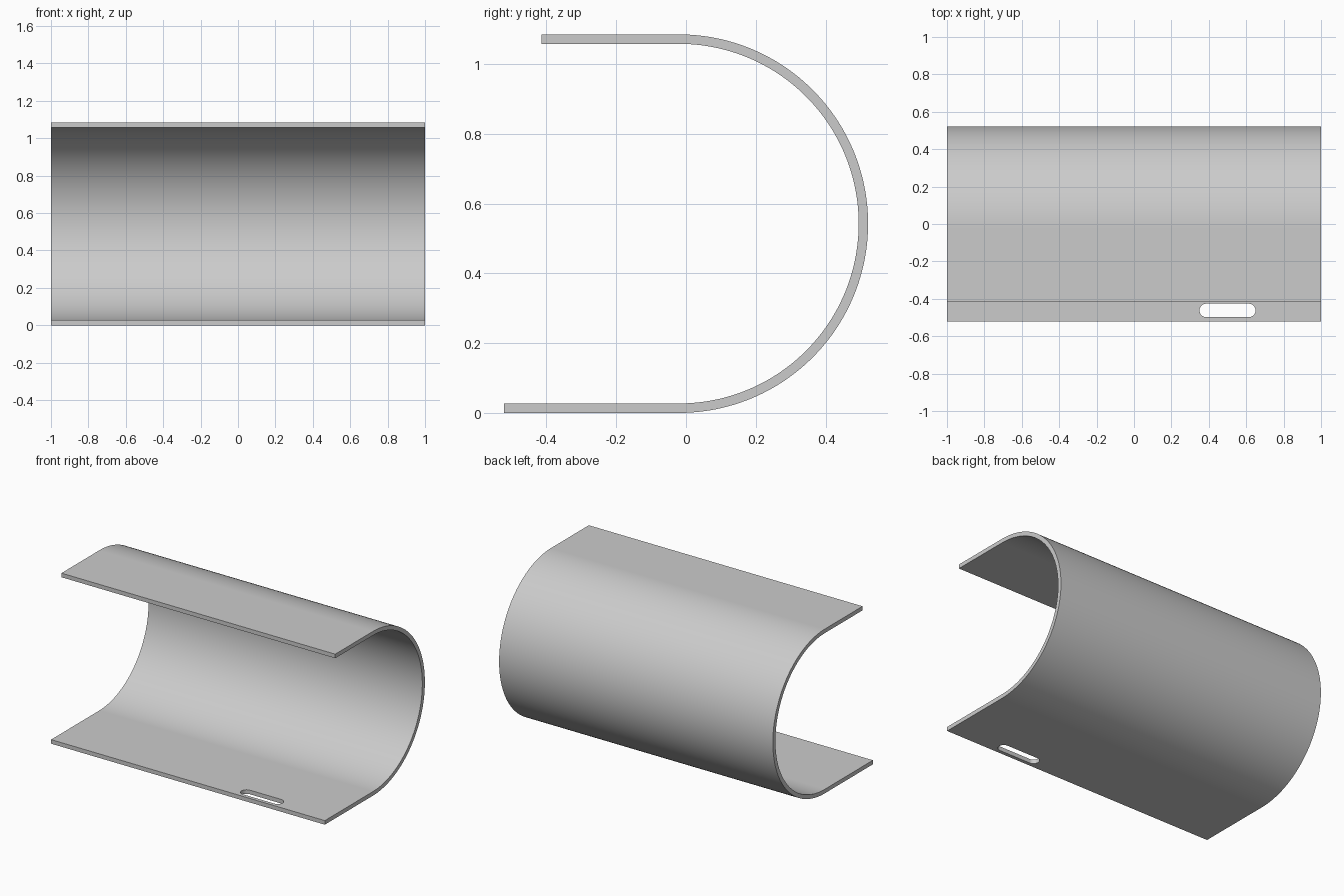
import bpy, bmesh, math

default_cube = bpy.data.objects.get("Cube")
if default_cube:
    bpy.data.objects.remove(default_cube, do_unlink=True)

HALF_LENGTH = 1.0
HEIGHT = 1.085
THICK = 0.027
BACK = 0.522           # rearmost point of the bend
TOP_LIP, BOTTOM_LIP = -0.414, -0.522
SEGMENTS = 96

grey = bpy.data.materials.new("plain grey")
grey.use_nodes = True
colour = (0.6, 0.6, 0.6, 1)
grey.diffuse_color = colour
grey.node_tree.nodes["Principled BSDF"].inputs["Base Color"].default_value = colour


def make_object(name, bm):
    bmesh.ops.recalc_face_normals(bm, faces=bm.faces)
    mesh = bpy.data.meshes.new(name)
    bm.to_mesh(mesh)
    bm.free()
    mesh.materials.append(grey)
    obj = bpy.data.objects.new(name, mesh)
    bpy.context.collection.objects.link(obj)
    return obj


def arc(cx, cy, radius, start, end, steps):
    angles = [start + (end - start) * i / steps for i in range(steps + 1)]
    return [(cx + radius * math.cos(a), cy + radius * math.sin(a)) for a in angles]


# Bent sheet: middle line of the U profile, stretched along x
mid_radius = (HEIGHT - THICK) / 2
centre_y = BACK - HEIGHT / 2
profile = [(BOTTOM_LIP, THICK / 2)]
profile += arc(centre_y, HEIGHT / 2, mid_radius, -math.pi / 2, math.pi / 2, SEGMENTS)
profile.append((TOP_LIP, HEIGHT - THICK / 2))

bm = bmesh.new()
rows = [[bm.verts.new((x, y, z)) for y, z in profile] for x in (-HALF_LENGTH, HALF_LENGTH)]
for i in range(len(profile) - 1):
    bm.faces.new((rows[0][i], rows[1][i], rows[1][i + 1], rows[0][i + 1]))
sheet = make_object("bent_sheet", bm)

solid = sheet.modifiers.new("thickness", "SOLIDIFY")
solid.thickness = THICK
solid.offset = 0
solid.use_even_offset = True

# Rounded slot in the lower lip
slot_x, slot_y, slot_half, slot_r = 0.5, -0.462, 0.15, 0.036
reach = slot_half - slot_r
outline = arc(slot_x + reach, slot_y, slot_r, -math.pi / 2, math.pi / 2, 16)
outline += arc(slot_x - reach, slot_y, slot_r, math.pi / 2, 3 * math.pi / 2, 16)
bm = bmesh.new()
base = bm.faces.new([bm.verts.new((x, y, -0.1)) for x, y in outline])
raised = bmesh.ops.extrude_face_region(bm, geom=[base])
bmesh.ops.translate(bm, vec=(0, 0, 0.25),
                    verts=[v for v in raised["geom"] if isinstance(v, bmesh.types.BMVert)])
cutter = make_object("slot_cutter", bm)
cutter.hide_render = True

cut = sheet.modifiers.new("slot", "BOOLEAN")
cut.operation = "DIFFERENCE"
cut.solver = "EXACT"
cut.object = cutter

# Fix the shape, then smooth the bend while keeping the rims crisp
bpy.ops.object.select_all(action="DESELECT")
sheet.select_set(True)
bpy.context.view_layer.objects.active = sheet
for name in ("thickness", "slot"):
    bpy.ops.object.modifier_apply(modifier=name)
bpy.data.objects.remove(cutter, do_unlink=True)
bpy.ops.object.shade_smooth_by_angle(angle=math.radians(30))
weighted = sheet.modifiers.new("even_shading", "WEIGHTED_NORMAL")
weighted.keep_sharp = True
